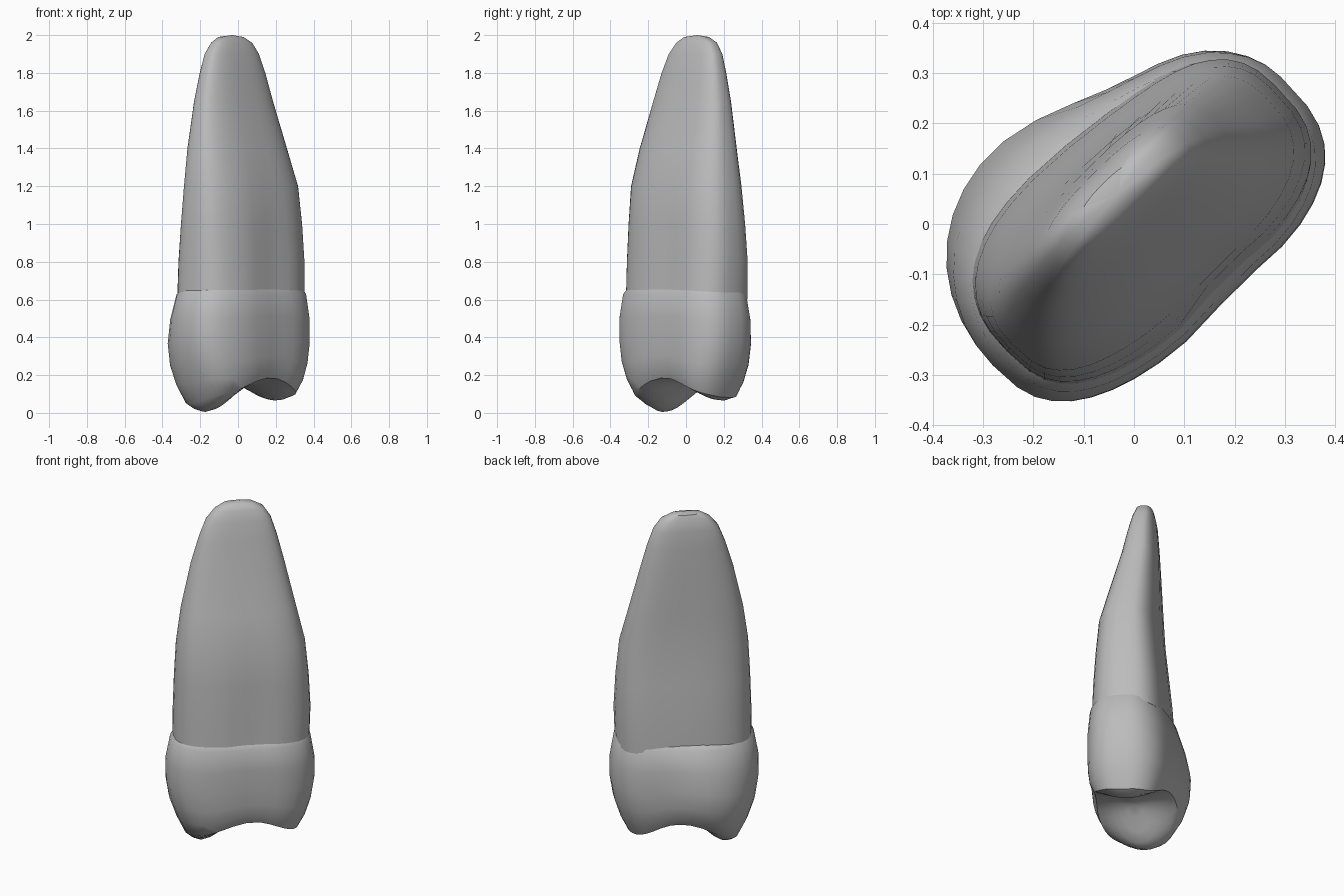
import bpy, bmesh
from math import sin, cos, pi, exp, radians, copysign
from mathutils import Matrix

cube = bpy.data.objects.get("Cube")
if cube:
    bpy.data.objects.remove(cube, do_unlink=True)

SIDES = 40
TURN = Matrix.Rotation(radians(45), 4, 'Z')  # long axis of the tooth runs diagonally

grey = bpy.data.materials.new("tooth_grey")
grey.use_nodes = True
colour = (0.5, 0.5, 0.5, 1)
grey.diffuse_color = colour
grey.node_tree.nodes["Principled BSDF"].inputs["Base Color"].default_value = colour


def power(x, p):
    return copysign(abs(x) ** p, x)


def outline(u0, u1, v0, v1, mid, taper, waist, groove, roundness):
    """Oblong section: +v side tapers to a waist, -v side is flat with a groove."""
    points = []
    for i in range(SIDES):
        t = 2 * pi * i / SIDES
        c, s = cos(t), sin(t)
        if s > 0:
            u = (u0 + u1) / 2 + (u1 - u0) / 2 * power(c, 0.9 * roundness)
            v = (v1 - mid) * power(s, roundness) * (1 - taper * c)
            v *= 1 - waist * exp(-((u - 0.18) / 0.17) ** 2)
        else:
            u = (u0 + u1) / 2 + (u1 - u0) / 2 * power(c, 0.75)
            v = (mid - v0) * power(s, 0.66) * (1 + 0.08 * c)
            v *= 1 - groove * exp(-((u - 0.06) / 0.1) ** 2)
        points.append((u, v + mid))
    return points


def biting_height(u, v):
    """Two cusps hanging below a central groove."""
    big = 0.19 * exp(-((u + 0.205) / 0.155) ** 2 - ((v - 0.04) / 0.23) ** 2)
    small = 0.13 * exp(-((u - 0.27) / 0.14) ** 2 - ((v + 0.01) / 0.24) ** 2)
    return 0.195 - big - small


def skin(name, rings, end):
    """Bridge the rings, cap the first and close the last on a centre point."""
    bm = bmesh.new()
    loops = [[bm.verts.new(co) for co in ring] for ring in rings]
    for a, b in zip(loops, loops[1:]):
        for i in range(SIDES):
            j = (i + 1) % SIDES
            bm.faces.new((a[i], a[j], b[j], b[i]))
    bm.faces.new(loops[0])
    centre = bm.verts.new(end)
    for i in range(SIDES):
        bm.faces.new((loops[-1][i], loops[-1][(i + 1) % SIDES], centre))
    bmesh.ops.recalc_face_normals(bm, faces=bm.faces)
    bm.transform(TURN)
    mesh = bpy.data.meshes.new(name)
    bm.to_mesh(mesh)
    bm.free()
    mesh.materials.append(grey)
    obj = bpy.data.objects.new(name, mesh)
    bpy.context.collection.objects.link(obj)
    bpy.ops.object.select_all(action='DESELECT')
    obj.select_set(True)
    bpy.context.view_layer.objects.active = obj
    bpy.ops.object.shade_smooth_by_angle(angle=radians(40))


# Root: height, then section limits, middle, taper, waist and groove
root_sections = [
    (0.60, -0.358, 0.385, -0.222, 0.215, 0, 0.08, 0.08, 0.07),
    (0.80, -0.356, 0.393, -0.213, 0.205, 0, 0.08, 0.08, 0.09),
    (1.00, -0.350, 0.383, -0.20, 0.185, 0, 0.08, 0.08, 0.06),
    (1.20, -0.340, 0.363, -0.182, 0.165, 0, 0.06, 0.08, 0.03),
    (1.40, -0.310, 0.317, -0.13, 0.155, 0.02, 0.03, 0.05, 0),
    (1.65, -0.252, 0.260, -0.062, 0.143, 0.045, 0, 0, 0),
    (1.80, -0.207, 0.222, -0.03, 0.135, 0.052, 0, 0, 0),
    (1.90, -0.168, 0.190, -0.005, 0.128, 0.06, 0, 0, 0),
    (1.96, -0.120, 0.150, 0.015, 0.115, 0.065, 0, 0, 0),
    (1.99, -0.070, 0.095, 0.035, 0.10, 0.067, 0, 0, 0),
]
root_rings = [[(u, v, z) for u, v in outline(*s, 0.8)] for z, *s in root_sections]
skin("root", root_rings, (0.02, 0.065, 2.0))

# Crown wall: fraction of the way from neck to biting edge, then section
NECK = 0.655
crown_sections = [
    (0.00, -0.352, 0.375, -0.217, 0.208, 0, 0.08, 0.08, 0.07),
    (0.05, -0.374, 0.392, -0.232, 0.240, 0, 0.10, 0.09, 0.05),
    (0.30, -0.397, 0.413, -0.243, 0.278, 0, 0.13, 0.13, 0.05),
    (0.55, -0.396, 0.413, -0.245, 0.302, 0, 0.16, 0.17, 0.05),
    (0.75, -0.378, 0.395, -0.243, 0.298, 0, 0.16, 0.17, 0.05),
    (0.90, -0.340, 0.362, -0.235, 0.275, 0, 0.16, 0.15, 0.05),
    (1.00, -0.290, 0.320, -0.212, 0.235, 0, 0.14, 0.12, 0.05),
]
crown_rings = []
for f, *s in crown_sections:
    crown_rings.append([(u, v, NECK + (biting_height(u, v) - NECK) * f)
                        for u, v in outline(*s, 1.0)])

# Biting surface: the edge ring shrunk toward the middle
rim = crown_rings[-1]
for scale in (0.87, 0.74, 0.58, 0.4, 0.2):
    crown_rings.append([(u * scale, v * scale, biting_height(u * scale, v * scale))
                        for u, v, z in rim])
skin("crown", crown_rings, (0, 0, biting_height(0, 0)))
